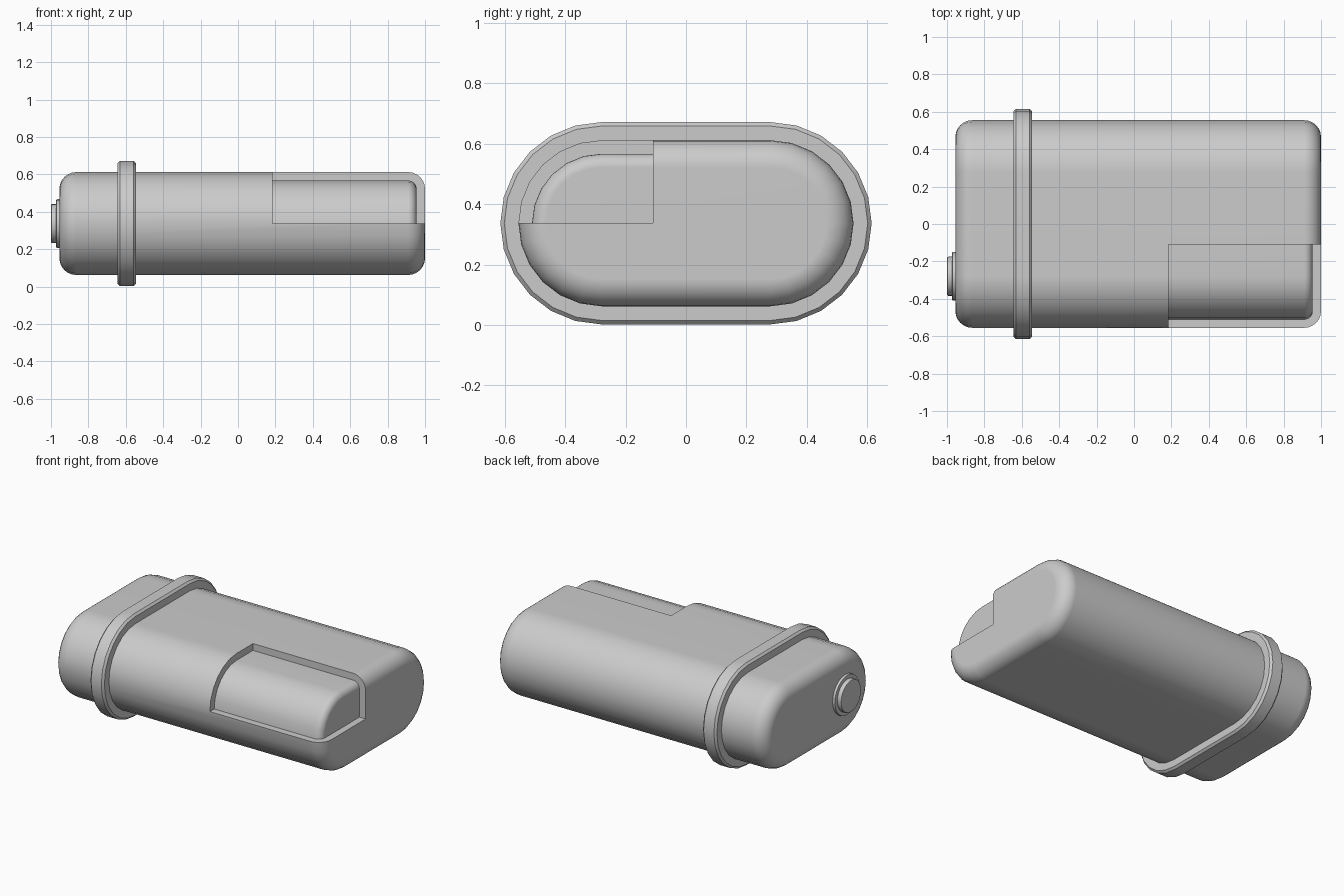
import bpy, bmesh
from math import sin, cos, pi, radians
from mathutils import Matrix

if "Cube" in bpy.data.objects:
    bpy.data.objects.remove(bpy.data.objects["Cube"])

CENTRE_Z = 0.337   # height of the long axis
STRAIGHT = 0.28    # half length of the flat top and bottom

grey = bpy.data.materials.new("plain grey")
grey.use_nodes = True
grey.diffuse_color = (0.6, 0.6, 0.6, 1)
grey.node_tree.nodes["Principled BSDF"].inputs["Base Color"].default_value = (0.6, 0.6, 0.6, 1)


def add_object(name, bm):
    bmesh.ops.recalc_face_normals(bm, faces=bm.faces)
    mesh = bpy.data.meshes.new(name)
    bm.to_mesh(mesh)
    bm.free()
    mesh.materials.append(grey)
    obj = bpy.data.objects.new(name, mesh)
    bpy.context.collection.objects.link(obj)
    return obj


def section(radius, straight, centre_y, steps=12):
    """Stadium outline in the y-z plane; a circle when straight is 0."""
    points = []
    for side in (1, -1):
        for i in range(steps + 1 if straight else steps):
            a = -pi / 2 + pi * i / steps
            points.append((centre_y + side * (straight + radius * cos(a)),
                           CENTRE_Z + side * radius * sin(a)))
    return points


def loft(name, stations, straight=STRAIGHT, centre_y=0):
    """Skin sections given as (x, radius), with flat end caps."""
    bm = bmesh.new()
    rings = [[bm.verts.new((x, y, z)) for y, z in section(r, straight, centre_y)]
             for x, r in stations]
    for a, b in zip(rings, rings[1:]):
        for i in range(len(a)):
            j = (i + 1) % len(a)
            bm.faces.new((a[i], a[j], b[j], b[i]))
    bm.faces.new(rings[0])
    bm.faces.new(rings[-1])
    return add_object(name, bm)


def rounded(x0, x1, radius, r0, r1, steps=6):
    """Stations of a bar whose two end rims are rounded by r0 and r1."""
    arc = [pi / 2 * i / steps for i in range(steps + 1)]
    start = [(x0 + r0 * (1 - sin(a)), radius - r0 * (1 - cos(a))) for a in reversed(arc)]
    end = [(x1 - r1 * (1 - sin(a)), radius - r1 * (1 - cos(a))) for a in arc]
    return start + end


def finish(obj):
    bpy.ops.object.select_all(action="DESELECT")
    obj.select_set(True)
    bpy.context.view_layer.objects.active = obj
    for mod in list(obj.modifiers):
        bpy.ops.object.modifier_apply(modifier=mod.name)
    bpy.ops.object.shade_smooth_by_angle(angle=radians(30))
    weighted = obj.modifiers.new("flat faces", "WEIGHTED_NORMAL")
    weighted.keep_sharp = True


# Main case and the smaller core showing in its cut-away corner
case = loft("case", rounded(-0.955, 1.0, 0.275, 0.09, 0.09))
core = loft("inner_core", rounded(-0.2, 0.955, 0.23, 0.04, 0.045))

bm = bmesh.new()
bmesh.ops.create_cube(bm, size=1, matrix=Matrix.Translation((0.685, -0.61, CENTRE_Z + 0.5)))
cutter = add_object("corner_cutter", bm)
for operation, tool in (("DIFFERENCE", cutter), ("UNION", core)):
    mod = case.modifiers.new(operation, "BOOLEAN")
    mod.operation = operation
    mod.solver = "EXACT"
    mod.object = tool
finish(case)
for tool in (cutter, core):
    bpy.data.objects.remove(tool)

# Collar around the case
finish(loft("collar", rounded(-0.645, -0.545, 0.335, 0.013, 0.013, 1)))

# Stepped round button on the end
for name, x0, x1, radius, rim in (("button_base", -0.972, -0.94, 0.13, 0.004),
                                  ("button_cap", -1.0, -0.95, 0.105, 0.008)):
    finish(loft(name, rounded(x0, x1, radius, rim, 0.001, 2), 0, -0.28))
